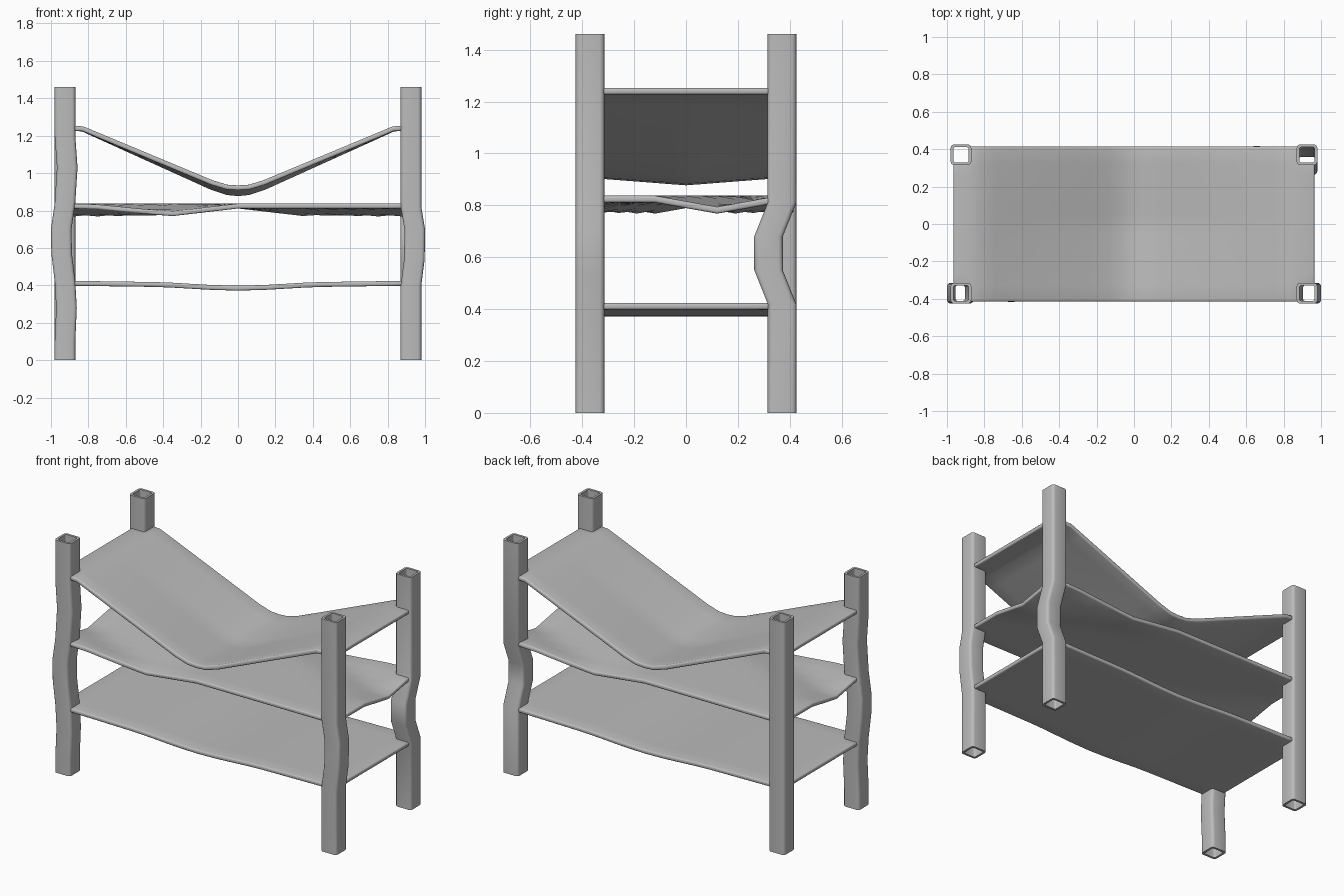
import bpy, bmesh, math

if "Cube" in bpy.data.objects:
    bpy.data.objects.remove(bpy.data.objects["Cube"])

grey = bpy.data.materials.new("plain grey")
grey.diffuse_color = (0.5, 0.5, 0.5, 1)
grey.use_nodes = True
grey.node_tree.nodes["Principled BSDF"].inputs["Base Color"].default_value = grey.diffuse_color


def finish(bm, name):
    bmesh.ops.recalc_face_normals(bm, faces=bm.faces)
    me = bpy.data.meshes.new(name)
    bm.to_mesh(me)
    bm.free()
    ob = bpy.data.objects.new(name, me)
    bpy.context.collection.objects.link(ob)
    me.materials.append(grey)
    return ob


def smooth(ob):
    bpy.ops.object.select_all(action='DESELECT')
    ob.select_set(True)
    bpy.context.view_layer.objects.active = ob
    bpy.ops.object.shade_smooth_by_angle(angle=math.radians(40))


def rounded_square(half, r):
    pts = []
    for k in range(4):
        a0 = k * math.pi / 2
        cx = (half - r) * (1 if k in (0, 3) else -1)
        cy = (half - r) * (1 if k in (0, 1) else -1)
        for j in range(4):
            a = a0 + j * math.pi / 6
            pts.append((cx + r * math.cos(a), cy + r * math.sin(a)))
    return pts


# hollow post following a bent path of (z, dx, dy)
def post(name, px, py, path):
    bm = bmesh.new()
    shells = []
    for half, r in ((0.055, 0.018), (0.041, 0.01)):
        shells.append([[bm.verts.new((px + dx + x, py + dy + y, z))
                        for x, y in rounded_square(half, r)] for z, dx, dy in path])
    n = len(shells[0][0])

    def bridge(a, b):
        for i in range(n):
            j = (i + 1) % n
            bm.faces.new((a[i], a[j], b[j], b[i]))
    for rings in shells:
        for a, b in zip(rings, rings[1:]):
            bridge(a, b)
    bridge(shells[0][0], shells[1][0])
    bridge(shells[0][-1], shells[1][-1])
    smooth(finish(bm, name))


TOP = 1.46
PX, PY = 0.925, 0.37
post("back_left_post", -PX, PY, [(0, 0, 0), (TOP, 0, 0)])
post("front_right_post", PX, -PY, [(0, 0, 0), (.4, 0, 0), (.54, .018, 0), (.7, .02, 0),
                                   (.82, 0, 0), (TOP, 0, 0)])
post("back_right_post", PX, PY, [(0, 0, 0), (.42, 0, 0), (.55, 0, -.052), (.68, 0, -.052),
                                 (.81, 0, 0), (TOP, 0, 0)])
post("front_left_post", -PX, -PY, [(0, 0, 0), (.1, 0, 0), (.28, .008, 0), (.42, 0, 0),
                                   (.57, -.018, 0), (.7, -.02, 0), (.84, 0, 0),
                                   (1.03, .012, 0), (1.2, 0, 0), (TOP, 0, 0)])


def lerp_profile(pts, t):
    for (a, za), (b, zb) in zip(pts, pts[1:]):
        if t <= b:
            return za + (zb - za) * max(0, t - a) / (b - a)
    return pts[-1][1]


# shelf heights
def low(x, y):
    return lerp_profile([(0, .385), (.15, .389), (.4, .404), (.88, .411), (1, .411)], abs(x))


def middle(x, y):
    if x < 0:
        x, y = -x, -y            # half-turn symmetry of the warp
    t = min(1, max(0, (x - .35) / .53))
    crease = .41 + (.12 - .41) * t
    dip = max(0, 1 - abs(y - crease) / .24) * min(1, x / .35)
    return .824 - .043 * dip


def hammock(x, y):
    z = lerp_profile([(0, .922), (.06, .926), (.14, .95), (.83, 1.237), (.88, 1.24), (1, 1.24)], abs(x))
    sag = max(0, 1 - abs(y) / .415) * max(0, 1 - abs(x) / .88)
    return z - .032 * sag


# thin sheet with rounded edges, notched at the corners for the posts
def shelf(name, height):
    bm = bmesh.new()
    half_x = [.06, .14, .25, .35, .45, .55, .65, .75, .83, .88, .965]
    half_y = [.06, .12, .19, .26, .325, .415]
    xs = [-v for v in reversed(half_x)] + [0] + half_x
    ys = [-v for v in reversed(half_y)] + [0] + half_y
    g = [[bm.verts.new((x, y, height(x, y))) for y in ys] for x in xs]
    for i in range(len(xs) - 1):
        for j in range(len(ys) - 1):
            if i in (0, len(xs) - 2) and j in (0, len(ys) - 2):
                continue
            bm.faces.new((g[i][j], g[i + 1][j], g[i + 1][j + 1], g[i][j + 1]))
    bmesh.ops.delete(bm, geom=[v for v in bm.verts if not v.link_faces], context='VERTS')
    ob = finish(bm, name)
    s = ob.modifiers.new("thickness", 'SOLIDIFY')
    s.thickness = .026
    s.offset = 0
    b = ob.modifiers.new("round edge", 'BEVEL')
    b.width = .009
    b.segments = 3
    b.limit_method = 'ANGLE'
    b.angle_limit = math.radians(60)
    smooth(ob)


shelf("bottom_shelf", low)
shelf("middle_shelf", middle)
shelf("sagging_top_shelf", hammock)
